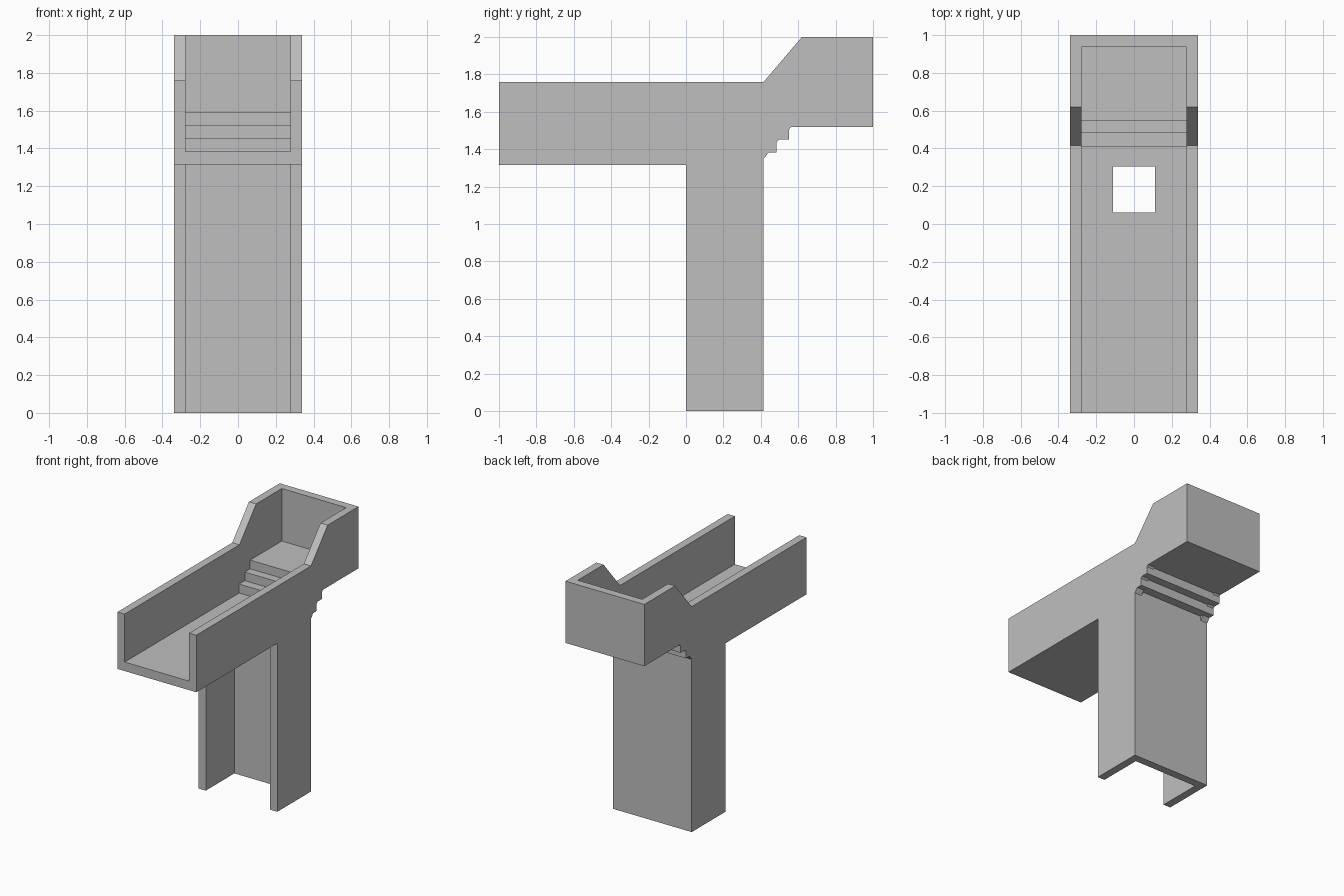
import bpy, bmesh

cube = bpy.data.objects.get("Cube")
if cube:
    bpy.data.objects.remove(cube, do_unlink=True)

grey = bpy.data.materials.new("plain grey")
grey.use_nodes = True
colour = (0.52, 0.52, 0.52, 1)
grey.diffuse_color = colour
grey.node_tree.nodes["Principled BSDF"].inputs["Base Color"].default_value = colour

HALF, INNER = 0.34, 0.278   # half width outside and between the walls


def prism(name, profile, x0, x1):
    """Extrude a closed (y, z) profile from x0 to x1."""
    bm = bmesh.new()
    face = bm.faces.new([bm.verts.new((x0, y, z)) for y, z in profile])
    ext = bmesh.ops.extrude_face_region(bm, geom=[face])
    verts = [v for v in ext["geom"] if isinstance(v, bmesh.types.BMVert)]
    bmesh.ops.translate(bm, verts=verts, vec=(x1 - x0, 0, 0))
    bmesh.ops.recalc_face_normals(bm, faces=bm.faces)
    mesh = bpy.data.meshes.new(name)
    bm.to_mesh(mesh)
    bm.free()
    mesh.materials.append(grey)
    obj = bpy.data.objects.new(name, mesh)
    bpy.context.collection.objects.link(obj)
    return obj


def box(name, y0, y1, z0, z1, half):
    return prism(name, [(y0, z0), (y1, z0), (y1, z1), (y0, z1)], -half, half)


def carve(body, cutter):
    """Subtract the cutter from the body and remove it."""
    cutter.hide_render = True
    mod = body.modifiers.new("carve", "BOOLEAN")
    mod.operation, mod.solver, mod.object = "DIFFERENCE", "EXACT", cutter
    bpy.context.view_layer.objects.active = body
    bpy.ops.object.modifier_apply(modifier=mod.name)
    bpy.data.objects.remove(cutter, do_unlink=True)


# Outer corners of the stepped underside, and floor steps just above them
corners = [(0.415, 1.382), (0.485, 1.451), (0.551, 1.518)]
floors = [1.385, 1.455, 1.522, 1.59]
under, treads = [], [(-1.1, floors[0])]
for i, (y, z) in enumerate(corners):
    next_y = corners[i + 1][0] if i < 2 else 1.0
    under += [(y, z), (next_y, z)]
    treads += [(y - 0.004, floors[i]), (y - 0.004, floors[i + 1])]

# Trough and column as one solid side silhouette
body = prism("trough_and_column",
             [(-1, 1.315), (0, 1.315), (0, 0), (0.415, 0)] + under
             + [(1, 2), (0.62, 2), (0.415, 1.76), (-1, 1.76)], -HALF, HALF)

# Open channel, hollow column front, and drop hole through the floor
carve(body, prism("channel_cutter",
                  treads + [(0.937, 1.59), (0.937, 2.1), (-1.1, 2.1)], -INNER, INNER))
carve(body, box("column_cutter", -0.1, 0.352, -0.1, 1.315, INNER))
carve(body, box("hole_cutter", 0.06, 0.305, 1.2, 1.5, 0.112))

# Small fillet blocks under the steps, beneath each side wall
fillets = [(0.026, 0.034), (0.013, 0.013), (0.01, 0.013)]
for side, x0, x1 in (("left", INNER, HALF), ("right", -HALF, -INNER)):
    for i, ((y, z), (dy, dz)) in enumerate(zip(corners, fillets)):
        prism(f"{side}_step_fillet_{i + 1}",
              [(y, z), (y + dy, z), (y, z - dz)], x0, x1)
